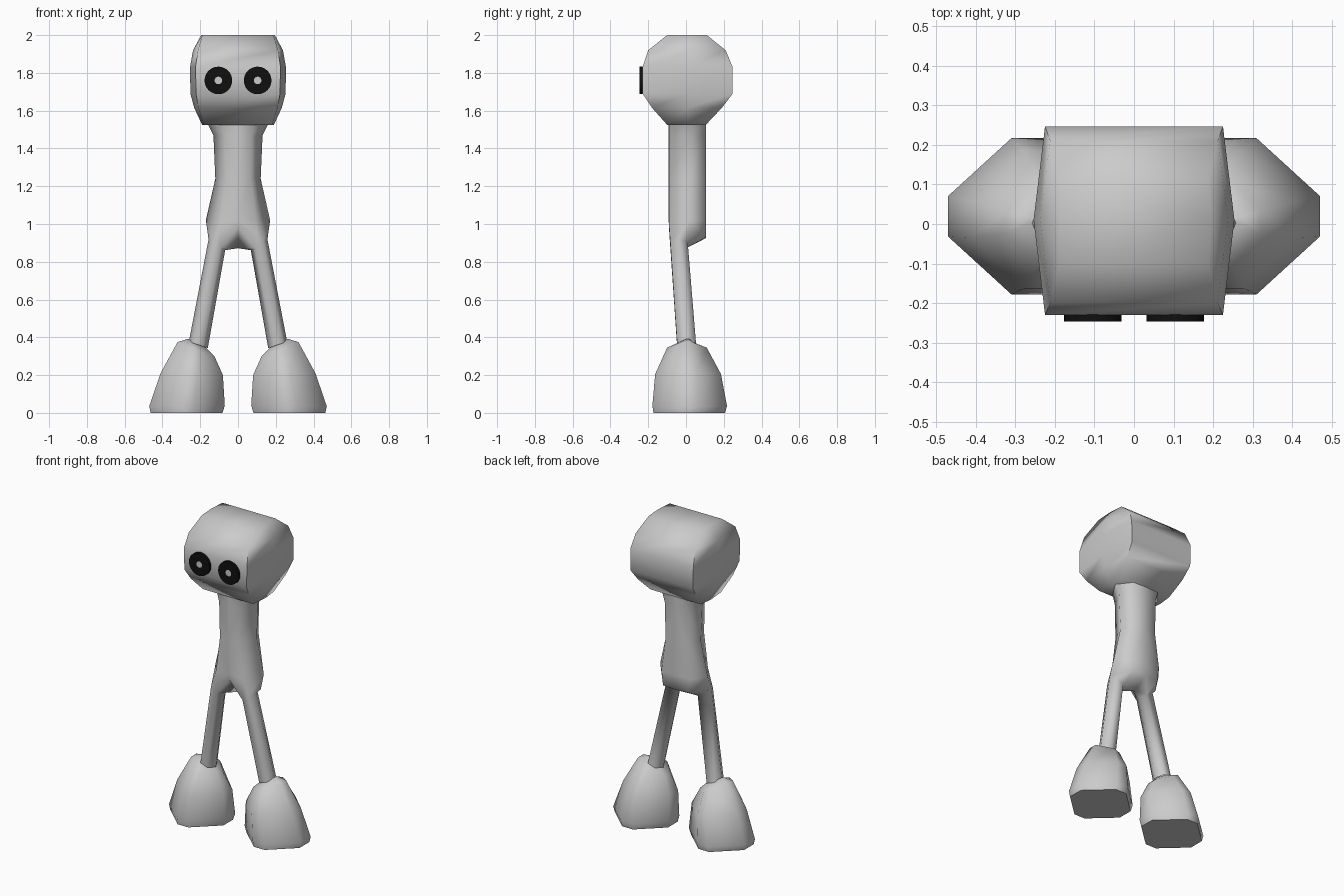
import bpy, bmesh, math
from mathutils import Vector

if "Cube" in bpy.data.objects:
    bpy.data.objects.remove(bpy.data.objects["Cube"])


def material(name, rgb):
    m = bpy.data.materials.new(name)
    m.diffuse_color = (*rgb, 1)
    m.use_nodes = True
    m.node_tree.nodes["Principled BSDF"].inputs["Base Color"].default_value = m.diffuse_color
    return m


GREY = material("body grey", (0.6, 0.6, 0.6))
BLACK = material("eye black", (0.005, 0.005, 0.005))
LIGHT = material("pupil grey", (0.6, 0.6, 0.6))


def loft(bm, rings, closed=True, caps=True):
    """Skin rings of points that share the same count."""
    rows = [[bm.verts.new(p) for p in r] for r in rings]
    n = len(rows[0])
    for a, b in zip(rows, rows[1:]):
        for i in range(n if closed else n - 1):
            j = (i + 1) % n
            bm.faces.new((a[i], a[j], b[j], b[i]))
    if caps:
        bm.faces.new(rows[0])
        bm.faces.new(rows[-1])
    return rows


def finish(bm, name, mats, mirror=False, angle=70):
    if mirror:
        extra = bmesh.ops.duplicate(bm, geom=bm.verts[:] + bm.edges[:] + bm.faces[:])["geom"]
        for v in extra:
            if isinstance(v, bmesh.types.BMVert):
                v.co.x *= -1
    bmesh.ops.remove_doubles(bm, verts=bm.verts[:], dist=0.0005)
    bmesh.ops.recalc_face_normals(bm, faces=bm.faces[:])
    me = bpy.data.meshes.new(name)
    bm.to_mesh(me)
    bm.free()
    for m in mats:
        me.materials.append(m)
    ob = bpy.data.objects.new(name, me)
    bpy.context.collection.objects.link(ob)
    bpy.ops.object.select_all(action='DESELECT')
    ob.select_set(True)
    bpy.context.view_layer.objects.active = ob
    bpy.ops.object.shade_smooth_by_angle(angle=math.radians(angle))
    return ob


# Head: rows of (z, front y, back y, rim half width, middle half width)
HEAD = [(1.525, -0.10, 0.105, 0.18, 0.19), (1.615, -0.18, 0.19, 0.21, 0.232),
        (1.69, -0.23, 0.247, 0.222, 0.252), (1.83, -0.23, 0.247, 0.225, 0.254),
        (1.92, -0.20, 0.21, 0.212, 0.238), (2.0, -0.10, 0.11, 0.188, 0.195)]
bm = bmesh.new()
loft(bm, [[(x, f, z), (m, 0.01, z), (x, b, z), (-x, b, z), (-m, 0.01, z), (-x, f, z)]
          for z, f, b, x, m in HEAD])
finish(bm, "head", [GREY])


# Torso, pelvis and legs: one half, then mirrored
def torso_ring(z, w):
    return [(0, -0.092, z), (w * 0.55, -0.09, z), (w, 0.02, z), (w * 0.6, 0.105, z), (0, 0.107, z)]


def leg_ring(cx, cy, cz, rx, ry, slope):
    out = []
    for i in range(6):
        a = math.radians(60 * i)
        x = rx * math.cos(a)
        out.append((cx + x, cy + ry * math.sin(a) / math.sin(math.pi / 3), cz + slope * x))
    return out


bm = bmesh.new()
hip = torso_ring(1.02, 0.17)
thigh = leg_ring(0.112, -0.037, 0.89, 0.044, 0.046, 0.65)
crotch = [(0, -0.09, 0.985), (0, 0.0, 0.872), (0, 0.105, 0.925)]
sides = [(0.10, -0.088, 0.945), (0.155, 0.01, 0.925), (0.09, 0.105, 0.93)]
verts = [bm.verts.new(p) for p in hip + thigh + crotch + sides]
bmesh.ops.convex_hull(bm, input=verts)
# open the pelvis where it meets the torso, the legs and its other half
top, low = set(verts[:5]), set(verts[5:11])
inner = [f for f in bm.faces if all(v.co.x < 1e-5 for v in f.verts)
         or set(f.verts) <= top or set(f.verts) <= low]
bmesh.ops.delete(bm, geom=inner, context='FACES')
loft(bm, [hip, torso_ring(1.24, 0.12), torso_ring(1.47, 0.13), torso_ring(1.54, 0.165)],
     closed=False, caps=False)
loft(bm, [thigh, leg_ring(0.21, 0.003, 0.36, 0.05, 0.05, 0.35)], caps=False)
finish(bm, "torso_and_legs", [GREY], mirror=True)


# Feet: octagonal rows of (x in, x out, y front, y back, z in, z out)
FOOT = [(0.082, 0.462, -0.172, 0.207, 0.003, 0.003), (0.07, 0.47, -0.178, 0.217, 0.04, 0.035),
        (0.08, 0.41, -0.163, 0.185, 0.2, 0.21), (0.125, 0.32, -0.10, 0.11, 0.30, 0.375),
        (0.17, 0.265, -0.02, 0.04, 0.345, 0.392)]


def foot_ring(xi, xo, f, b, zi, zo):
    mid, h = (f + b) / 2, (b - f) * 0.13
    pts = []
    for t, y in ((1, mid - h), (1, mid + h), (0.6, b), (0.4, b),
                 (0, mid + h), (0, mid - h), (0.4, f), (0.6, f)):
        pts.append((xi + (xo - xi) * t, y, zi + (zo - zi) * t))
    return pts


for side, name in ((1, "foot_right"), (-1, "foot_left")):
    bm = bmesh.new()
    loft(bm, [[(side * x, y, z) for x, y, z in foot_ring(*r)] for r in FOOT])
    for v in bm.verts:
        if v.co.z < 0.0035:
            v.co.z = 0
    finish(bm, name, [GREY])

# Eyes: short black drums with a grey pupil in the front face
for side, name in ((1, "eye_right"), (-1, "eye_left")):
    bm = bmesh.new()
    rings = [[(side * 0.104 + r * math.cos(math.tau * i / 32), y, 1.76 + r * math.sin(math.tau * i / 32))
              for i in range(32)] for r, y in ((0.073, -0.225), (0.073, -0.247), (0.02, -0.247))]
    loft(bm, rings)
    for f in bm.faces:
        if all((v.co - Vector((side * 0.104, -0.247, 1.76))).length < 0.021 for v in f.verts):
            f.material_index = 1
    finish(bm, name, [BLACK, LIGHT], angle=35)
